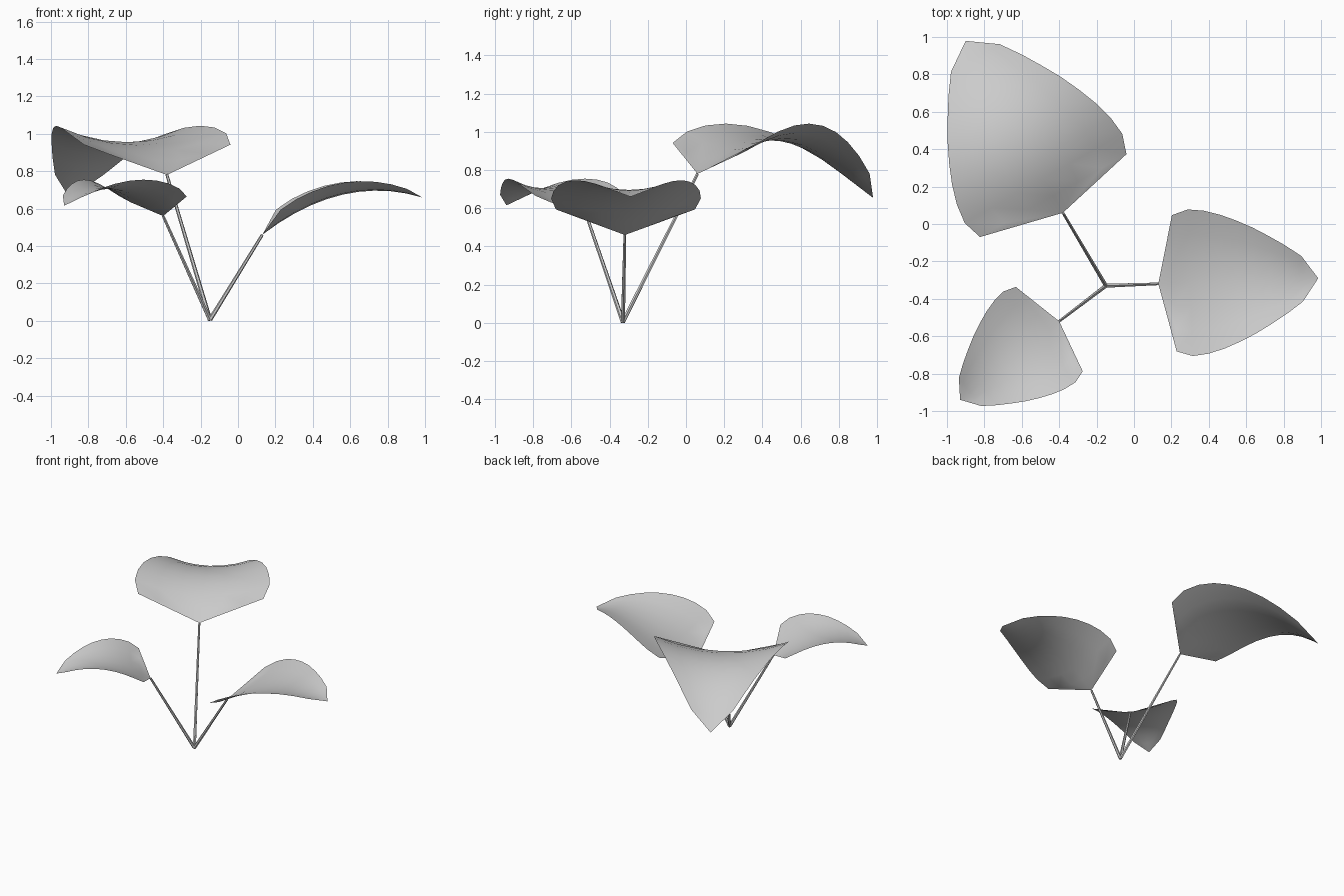
import bpy, bmesh, math
from mathutils import Vector, Matrix

if "Cube" in bpy.data.objects:
    bpy.data.objects.remove(bpy.data.objects["Cube"])

ROOT = Vector((-0.15, -0.33, 0.005))
# half width of a unit leaf at ten even steps from base to tip
HALF_WIDTH = [0.45, 0.484, 0.472, 0.442, 0.40, 0.35, 0.29, 0.225, 0.15]
LENGTH = 1.056
COLS = 6


def finish(bm, name, angle):
    mesh = bpy.data.meshes.new(name)
    bm.to_mesh(mesh)
    bm.free()
    ob = bpy.data.objects.new(name, mesh)
    bpy.context.collection.objects.link(ob)
    bpy.ops.object.select_all(action='DESELECT')
    ob.select_set(True)
    bpy.context.view_layer.objects.active = ob
    bpy.ops.object.shade_smooth_by_angle(angle=math.radians(angle))
    return ob


def leaf(name, base, heading, size, curl):
    """Cupped sheet that rises from its base and curls down at the tip."""
    bm = bmesh.new()
    turn = Matrix.Translation(base) @ Matrix.Rotation(math.radians(heading), 4, 'Z')

    def point(u, w, t):
        z = 0.768 * u - curl * u * u + 0.2 * w * t * t
        return bm.verts.new(turn @ (size * Vector((u, w * t, z))))

    start = point(0, 0, 0)
    rows = [[point(LENGTH * (i + 1) / 10, w, 2 * j / COLS - 1) for j in range(COLS + 1)]
            for i, w in enumerate(HALF_WIDTH)]
    tip = point(LENGTH, 0, 0)
    for j in range(COLS):
        bm.faces.new((start, rows[0][j], rows[0][j + 1]))
        for a, b in zip(rows, rows[1:]):
            bm.faces.new((a[j], b[j], b[j + 1], a[j + 1]))
        bm.faces.new((rows[-1][j], tip, rows[-1][j + 1]))
    return finish(bm, name, 60)


def stem(name, end):
    """Slim tapered stalk from the root to a leaf base."""
    bm = bmesh.new()
    axis = end - ROOT
    place = Matrix.Translation((ROOT + end) / 2) @ axis.to_track_quat('Z', 'Y').to_matrix().to_4x4()
    bmesh.ops.create_cone(bm, cap_ends=True, segments=6, radius1=0.012, radius2=0.008,
                          depth=axis.length, matrix=place)
    return finish(bm, name, 30)


# three leaves: base point, heading, size, curl
for label, base, heading, size, curl in (
        ("right", (0.13, -0.32, 0.46), 2, 0.81, 0.506),
        ("back", (-0.38, 0.06, 0.78), 119.5, 1.0, 0.84),
        ("front_left", (-0.40, -0.52, 0.56), 218.4, 0.64, 0.65)):
    base = Vector(base)
    stem(label + "_stem", base)
    leaf(label + "_leaf", base, heading, size, curl)
